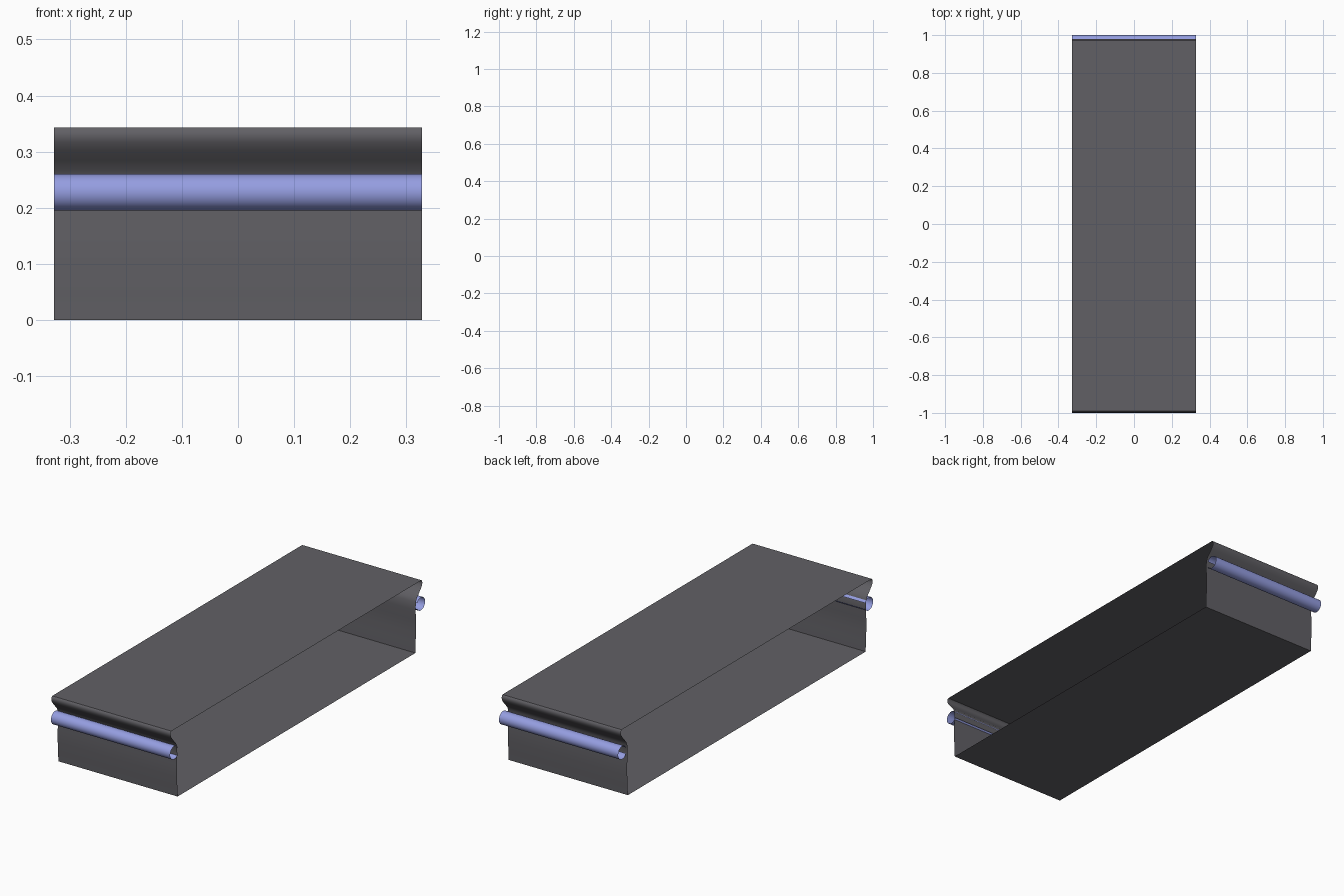
import bpy, math

if "Cube" in bpy.data.objects:
    bpy.data.objects.remove(bpy.data.objects["Cube"])

HALF_W = 0.3275


def material(name, rgb):
    m = bpy.data.materials.new(name)
    m.diffuse_color = (*rgb, 1.0)
    m.use_nodes = True
    m.node_tree.nodes["Principled BSDF"].inputs["Base Color"].default_value = m.diffuse_color
    return m


def extrude_profile(name, pts, mat, closed):
    """Sweep a (y, z) profile along x as an open-ended sheet."""
    n = len(pts)
    verts = [(s * HALF_W, y, z) for s in (-1, 1) for y, z in pts]
    faces = []
    for i in range(n if closed else n - 1):
        j = (i + 1) % n
        faces.append((i, j, n + j, n + i))
    mesh = bpy.data.meshes.new(name)
    mesh.from_pydata(verts, [], faces)
    mesh.materials.append(mat)
    mesh.update()
    ob = bpy.data.objects.new(name, mesh)
    bpy.context.collection.objects.link(ob)
    bpy.ops.object.select_all(action='DESELECT')
    ob.select_set(True)
    bpy.context.view_layer.objects.active = ob
    bpy.ops.object.shade_smooth_by_angle(angle=math.radians(40))
    return ob


grey = material("dark grey", (0.12, 0.117, 0.13))
blue = material("soft blue", (0.30, 0.34, 0.75))

# End wall outline from floor to overhanging lip: (inset from lip tip, z)
wall = [(0.055, 0.0), (0.053, 0.05), (0.050, 0.10), (0.050, 0.16),
        (0.053, 0.21), (0.051, 0.25), (0.043, 0.268), (0.028, 0.285),
        (0.013, 0.302), (0.003, 0.317), (0.0, 0.328), (0.002, 0.338),
        (0.007, 0.343)]
FRONT, BACK = -0.997, 0.979

# Hollow body, open on both sides
front = [(FRONT + d, z) for d, z in wall]
back = [(BACK - d, z) for d, z in wall]
# order runs so that the face normals point outward
extrude_profile("body_shell", back + front[::-1], grey, True)

# Round edge rails: tubes with a slot facing the body
R, RAIL_Y, RAIL_Z, STEPS = 0.0325, 0.9675, 0.2275, 28
for name, side in (("front_rail", -1), ("back_rail", 1)):
    arc = []
    for k in range(STEPS + 1):
        a = math.radians(-153 + 306 * k / STEPS)
        arc.append((side * (RAIL_Y + R * math.cos(a)),
                    RAIL_Z + side * R * math.sin(a)))
    extrude_profile(name, arc, blue, False)

# Make all faces point outward
for ob in bpy.data.objects:
    c = sum((v.co.z for v in ob.data.vertices)) / len(ob.data.vertices)
    top = max(ob.data.polygons, key=lambda p: p.center.z)
    if top.normal.z < 0:
        ob.data.flip_normals()
